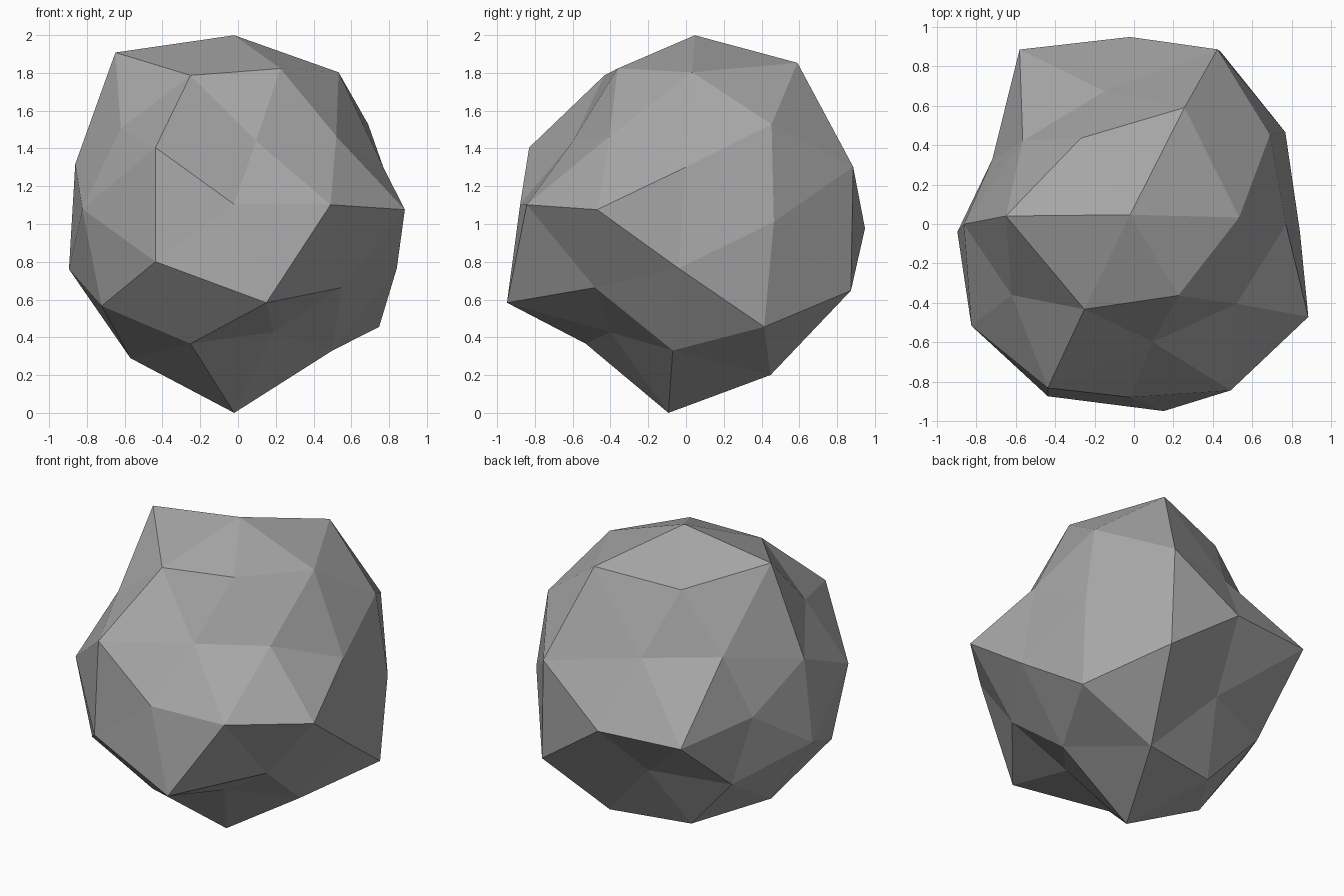
import bpy
import bmesh
from math import atan2, degrees, radians
from mathutils import Matrix, Vector

default_cube = bpy.data.objects.get("Cube")
if default_cube:
    bpy.data.objects.remove(default_cube, do_unlink=True)

# Plain grey stone colour
stone = bpy.data.materials.new("stone_grey")
stone.use_nodes = True
stone_colour = (0.38, 0.38, 0.38, 1)
stone.diffuse_color = stone_colour
stone.node_tree.nodes["Principled BSDF"].inputs["Base Color"].default_value = stone_colour
stone.node_tree.nodes["Principled BSDF"].inputs["Roughness"].default_value = 0.9

# Bumps and dents: radius of each corner, ring by ring from front to back
ring_radii = [
    [.86],
    [.97, .71, .98, .98, 1.05],
    [.785, .88, .945, .88, .825],
    [1.01, .885, .83, .97, .755],
    [.83, .94, .957, 1.07, .885, .92, .935, 1.047, .885, .905],
    [.98, .9, .78, .95, 1.06],
    [.925, 1.05, .79, .87, 1],
    [1.04, .785, 1.065, .76, 1.08],
    [.97],
]


def ring_angle(vertex):
    """Whole-degree angle of a corner around the ball's axis."""
    return round(degrees(atan2(vertex.co.y, vertex.co.x))) % 360


# Rock body: a faceted ball whose corners are pushed in or out
bm = bmesh.new()
bmesh.ops.create_icosphere(bm, subdivisions=2, radius=1)

rings = {}
for vertex in bm.verts:
    rings.setdefault(round(vertex.co.z, 2), []).append(vertex)

for height, radii in zip(sorted(rings, reverse=True), ring_radii):
    for vertex, radius in zip(sorted(rings[height], key=ring_angle), radii):
        vertex.co = vertex.co.normalized() * radius

# Tip the ball's axis to the front and rest the rock on the ground
bm.transform(Matrix.Rotation(radians(86), 4, "X"))
bm.transform(Matrix.Translation(Vector((-.02, -.02, 1.045))))
lowest = min(vertex.co.z for vertex in bm.verts)
bm.transform(Matrix.Translation(Vector((0, 0, -lowest))))

mesh = bpy.data.meshes.new("rock")
bm.to_mesh(mesh)
bm.free()
mesh.materials.append(stone)
rock = bpy.data.objects.new("rock", mesh)
bpy.context.collection.objects.link(rock)
